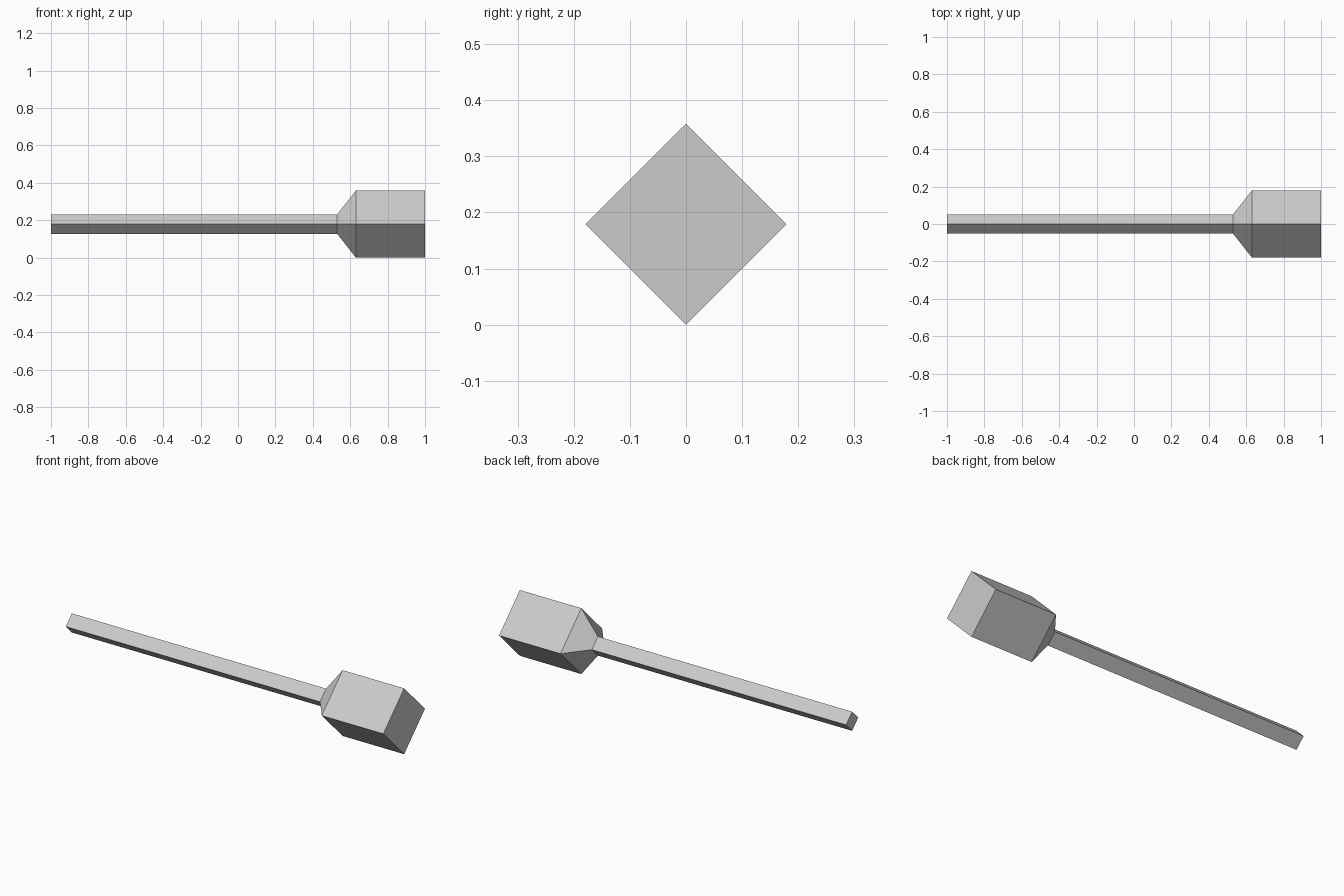
import bpy
import bmesh
from math import cos, sin, pi

cube = bpy.data.objects.get("Cube")
if cube:
    bpy.data.objects.remove(cube, do_unlink=True)

# Single plain grey
grey = bpy.data.materials.new("plain grey")
grey.use_nodes = True
colour = (0.6, 0.6, 0.6, 1)
grey.diffuse_color = colour
grey.node_tree.nodes["Principled BSDF"].inputs["Base Color"].default_value = colour

CENTRE_Z = 0.179
SIDES = 4

# Stations along the length: (x, corner radius)
profile = [(-1, 0.052), (0.53, 0.052), (0.63, 0.179), (1, 0.179)]


def diamond_ring(bm, x, radius):
    angles = [2 * pi * i / SIDES for i in range(SIDES)]
    return [bm.verts.new((x, radius * cos(a), CENTRE_Z + radius * sin(a)))
            for a in angles]


# Square handle flaring into a square head, as one closed loft
bm = bmesh.new()
rings = [diamond_ring(bm, x, r) for x, r in profile]
for a, b in zip(rings, rings[1:]):
    for i in range(SIDES):
        j = (i + 1) % SIDES
        bm.faces.new((a[i], a[j], b[j], b[i]))
bm.faces.new(rings[0])
bm.faces.new(rings[-1])
bmesh.ops.recalc_face_normals(bm, faces=bm.faces)

mesh = bpy.data.meshes.new("mallet")
bm.to_mesh(mesh)
bm.free()
mesh.materials.append(grey)
bpy.context.collection.objects.link(bpy.data.objects.new("mallet", mesh))
